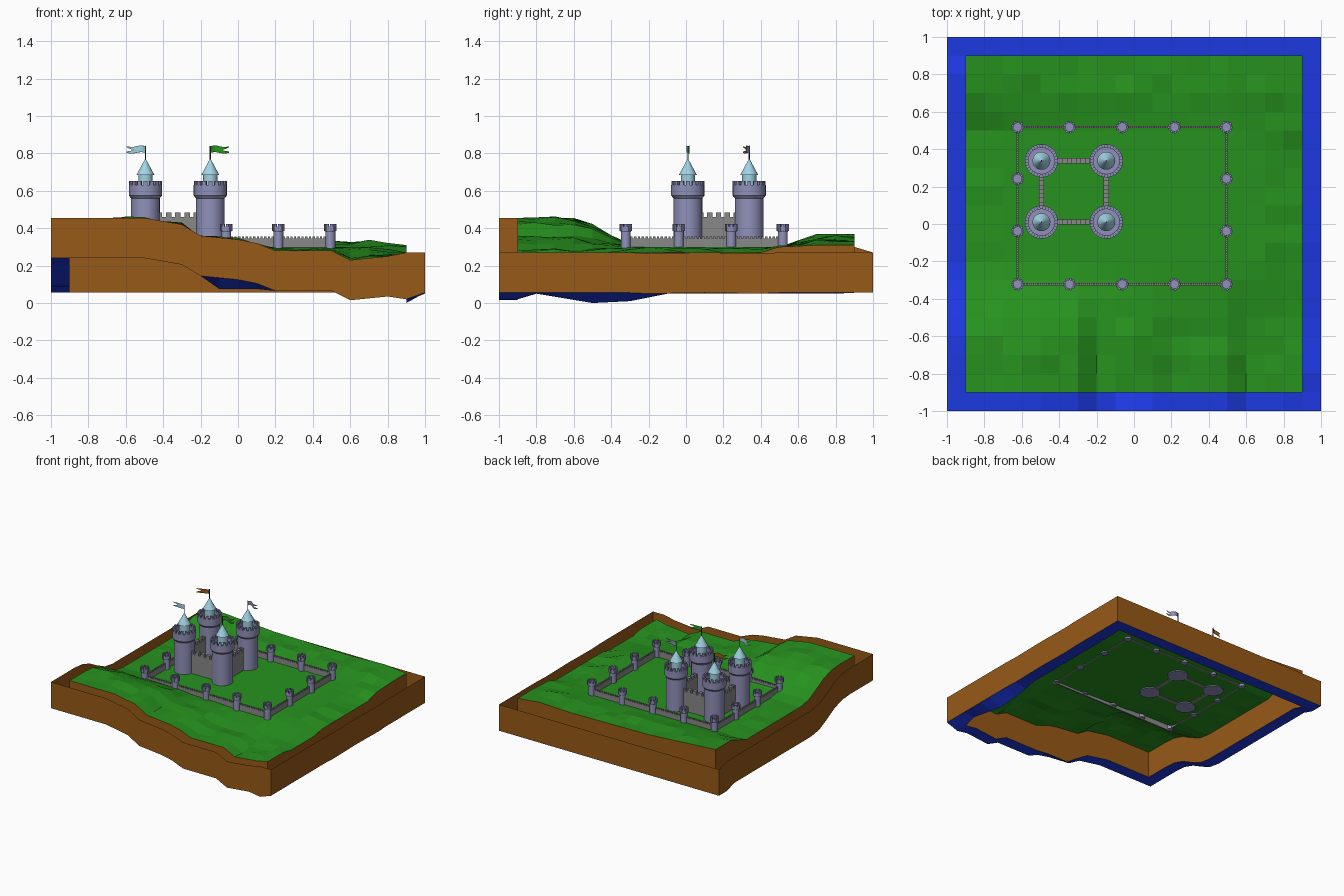
import bpy, math, random
from math import sin, cos, pi, tau

if "Cube" in bpy.data.objects:
    bpy.data.objects.remove(bpy.data.objects["Cube"])

random.seed(4)


def material(name, rgb):
    m = bpy.data.materials.new(name)
    m.diffuse_color = (*rgb, 1)
    m.use_nodes = True
    m.node_tree.nodes["Principled BSDF"].inputs["Base Color"].default_value = m.diffuse_color
    return m


GRASS = material("grass green", (0.02, 0.29, 0.013))
WATER = material("water blue", (0.012, 0.04, 0.75))
EARTH = material("earth brown", (0.31, 0.10, 0.009))
STONE = material("lavender stone", (0.28, 0.28, 0.49))
WALL = material("wall grey", (0.25, 0.25, 0.25))
ROOF = material("roof pale blue", (0.36, 0.66, 0.78))
POLE = material("pole dark grey", (0.05, 0.05, 0.06))


def make(name, verts, faces, mats, index=None, smooth=False):
    me = bpy.data.meshes.new(name)
    me.from_pydata(verts, [], faces)
    for m in mats:
        me.materials.append(m)
    if index:
        me.polygons.foreach_set("material_index", index)
    me.update()
    ob = bpy.data.objects.new(name, me)
    bpy.context.collection.objects.link(ob)
    if smooth:
        bpy.ops.object.select_all(action='DESELECT')
        ob.select_set(True)
        bpy.context.view_layer.objects.active = ob
        bpy.ops.object.shade_smooth_by_angle(angle=math.radians(32))
    return ob


def lerp(table, x):
    for (a, u), (b, v) in zip(table, table[1:]):
        if x <= b:
            return u + (v - u) * max(0, (x - a) / (b - a))
    return table[-1][1]


# ---- ground: grass island, sunken water ring, earth banks
FRONT = [(-1, .455), (-.5, .455), (-.3, .42), (-.2, .36), (0, .34), (.1, .32),
         (.2, .28), (.5, .28), (.6, .23), (.8, .25), (.9, .27)]
BLEND = [(-.7, 0), (-.6, .05), (-.5, .25), (-.4, .6), (-.3, .9), (-.2, 1)]
N = 20
bumps = [[random.uniform(-1, 1) for _ in range(N + 1)] for _ in range(N + 1)]


def height(i, j):
    x, y = i / 10 - 1, j / 10 - 1
    if j == N or (i == N and y > -.95):
        return .27 if j == N or y < -.25 or y > .4 else .27 - .015 * abs(y - .1)
    back = lerp([(.5, 0), (.7, 1)], y) * lerp([(-.9, .07), (-.3, .03), (.4, .02), (.7, .03), (.9, .01)], x)
    if i == 0:
        back = 0
    east = -.03 * lerp([(.55, 0), (.9, 1)], x) if y < .4 else 0
    t = lerp(BLEND, y)
    h = lerp(FRONT, x) * (1 - t) + (.30 + back + east) * t
    if i == N - 1 and -.7 < y < -.2:
        h = .25
    inside = -.75 < x < .65 and -.5 < y < .65
    if not inside and 1 < i < N - 1 and 1 < j < N - 1:
        h += .012 * bumps[i][j]
    return h


def water_level(i, j):
    # the inner edge of the ring follows the outer bank, with a few dips
    if j >= N - 1:
        return .055
    if i == N - 1:
        return lerp([(-.9, .02), (-.8, .05), (-.5, .0), (-.3, .01), (-.1, .05)], j / 10 - 1)
    if j == 1 and i in (9, 10, 11):
        return .075
    oi = 0 if i == 1 else i
    oj = 0 if j == 1 else j
    return height(oi, oj) - .215


verts, faces, index, ids = [], [], [], {}


def vert(i, j, low):
    key = (i, j, low)
    if key not in ids:
        ids[key] = len(verts)
        verts.append((i / 10 - 1, j / 10 - 1, water_level(i, j) if low else height(i, j)))
    return ids[key]


for i in range(N):
    for j in range(N):
        ring = i in (0, N - 1) or j in (0, N - 1)
        faces.append([vert(a, b, ring) for a, b in ((i, j), (i + 1, j), (i + 1, j + 1), (i, j + 1))])
        index.append(1 if ring else 0)


def bank(lo, hi, flip):
    for k in range(lo, hi):
        for a, b in (((k, lo), (k + 1, lo)), ((hi, k), (hi, k + 1)),
                     ((k + 1, hi), (k, hi)), ((lo, k + 1), (lo, k))):
            f = [vert(*a, True), vert(*b, True), vert(*b, False), vert(*a, False)]
            faces.append(f[::-1] if flip else f)
            index.append(2)


bank(0, N, True)
bank(1, N - 1, False)
make("ground", verts, faces, [GRASS, WATER, EARTH], index)


# ---- helpers for round and straight parts
def lathe(name, x, y, profile, n, mat):
    v = [(x + r * cos(tau * k / n), y + r * sin(tau * k / n), z) for r, z in profile for k in range(n)]
    f = [(p * n + k, p * n + (k + 1) % n, (p + 1) * n + (k + 1) % n, (p + 1) * n + k)
         for p in range(len(profile) - 1) for k in range(n)]
    f += [tuple(range(n))[::-1], tuple(range(len(v) - n, len(v)))]
    return make(name, v, f, [mat], smooth=True)


def block(v, f, corners, z0, z1):
    s = len(v)
    v += [(*c, z) for z in (z0, z1) for c in corners]
    f += [tuple(s + q for q in face) for face in
          ((3, 2, 1, 0), (4, 5, 6, 7), (0, 1, 5, 4), (1, 2, 6, 5), (2, 3, 7, 6), (3, 0, 4, 7))]


def merlon_ring(name, x, y, r0, r1, z0, z1, n):
    v, f = [], []
    for k in range(n):
        a, b = tau * (k - .3) / n, tau * (k + .3) / n
        block(v, f, [(x + r * cos(t), y + r * sin(t)) for r, t in ((r0, a), (r1, a), (r1, b), (r0, b))], z0, z1)
    make(name, v, f, [STONE])


def wall(name, p, q, width, z0, z1, z2, pitch):
    v, f = [], []
    dx, dy = q[0] - p[0], q[1] - p[1]
    length = math.hypot(dx, dy)
    ux, uy = dx / length, dy / length

    def span(s, e, lo, hi):
        w = width / 2
        block(v, f, [(p[0] + ux * d - uy * o, p[1] + uy * d + ux * o)
                     for d, o in ((s, -w), (e, -w), (e, w), (s, w))], lo, hi)
    span(0, length, z0, z1)
    n = round(length / pitch)
    for k in range(n):
        span((k + .2) * length / n, (k + .8) * length / n, z1, z2)
    make(name, v, f, [WALL])


# ---- keep towers with drum, roof, pole and flag
def keep_tower(tag, x, y, flag_angle, flag_mat):
    lathe(tag + "_tower", x, y, [(.077, .292), (.077, .56), (.089, .575), (.089, .632), (.070, .632),
                                 (.070, .605), (.04, .605)], 24, STONE)
    merlon_ring(tag + "_merlons", x, y, .070, .089, .632, .652, 16)
    lathe(tag + "_roof", x, y, [(.038, .60), (.038, .685), (.048, .685), (.001, .772)], 20, ROOF)
    lathe(tag + "_pole", x, y, [(.0035, .75), (.0035, .84)], 6, POLE)
    # waving swallowtail flag
    v, f, n = [], [], 8
    for k in range(n + 1):
        d, o = .10 * k / n, .008 * sin(k / n * tau)
        px, py = x + d * cos(flag_angle) - o * sin(flag_angle), y + d * sin(flag_angle) + o * cos(flag_angle)
        droop = .004 * sin(k / n * tau)
        notch = max(0, k - 5) / 3 * .011
        v += [(px, py, z + droop) for z in (.803, .822 - notch, .822 + notch, .838)]
        if k:
            s = 4 * k
            f += [(s - 4 + m, s + m, s + m + 1, s - 3 + m) for m in (0, 2)]
    make(tag + "_flag", v, f, [flag_mat])


KX, KY = (-.495, -.148), (.01, .338)
keep_tower("front_left", KX[0], KY[0], pi, ROOF)
keep_tower("front_right", KX[1], KY[0], .08, GRASS)
keep_tower("back_left", KX[0], KY[1], pi + .35, EARTH)
keep_tower("back_right", KX[1], KY[1], -.15, STONE)

for tag, p, q in (("front", (0, 0), (1, 0)), ("back", (0, 1), (1, 1)),
                  ("left", (0, 0), (0, 1)), ("right", (1, 0), (1, 1))):
    wall("keep_wall_" + tag, (KX[p[0]], KY[p[1]]), (KX[q[0]], KY[q[1]]), .028, .296, .46, .484, .05)

# ---- outer curtain wall and its turrets
XS = (-.622, -.345, -.063, .216, .494)
YS = (-.322, -.038, .242, .518)
loop = ([(x, YS[0]) for x in XS] + [(XS[4], y) for y in YS[1:]] +
        [(x, YS[3]) for x in XS[3::-1]] + [(XS[0], y) for y in YS[2:0:-1]])
for k, p in enumerate(loop):
    lathe(f"turret_{k}", *p, [(.026, .29), (.026, .38), (.030, .386), (.030, .408), (.022, .408), (.022, .398)], 16, STONE)
    merlon_ring(f"turret_merlons_{k}", *p, .022, .034, .386, .422, 9)
    base = .28 if k < 4 else .296
    wall(f"curtain_wall_{k}", p, loop[(k + 1) % len(loop)], .011, base, .345, .356, .02)
